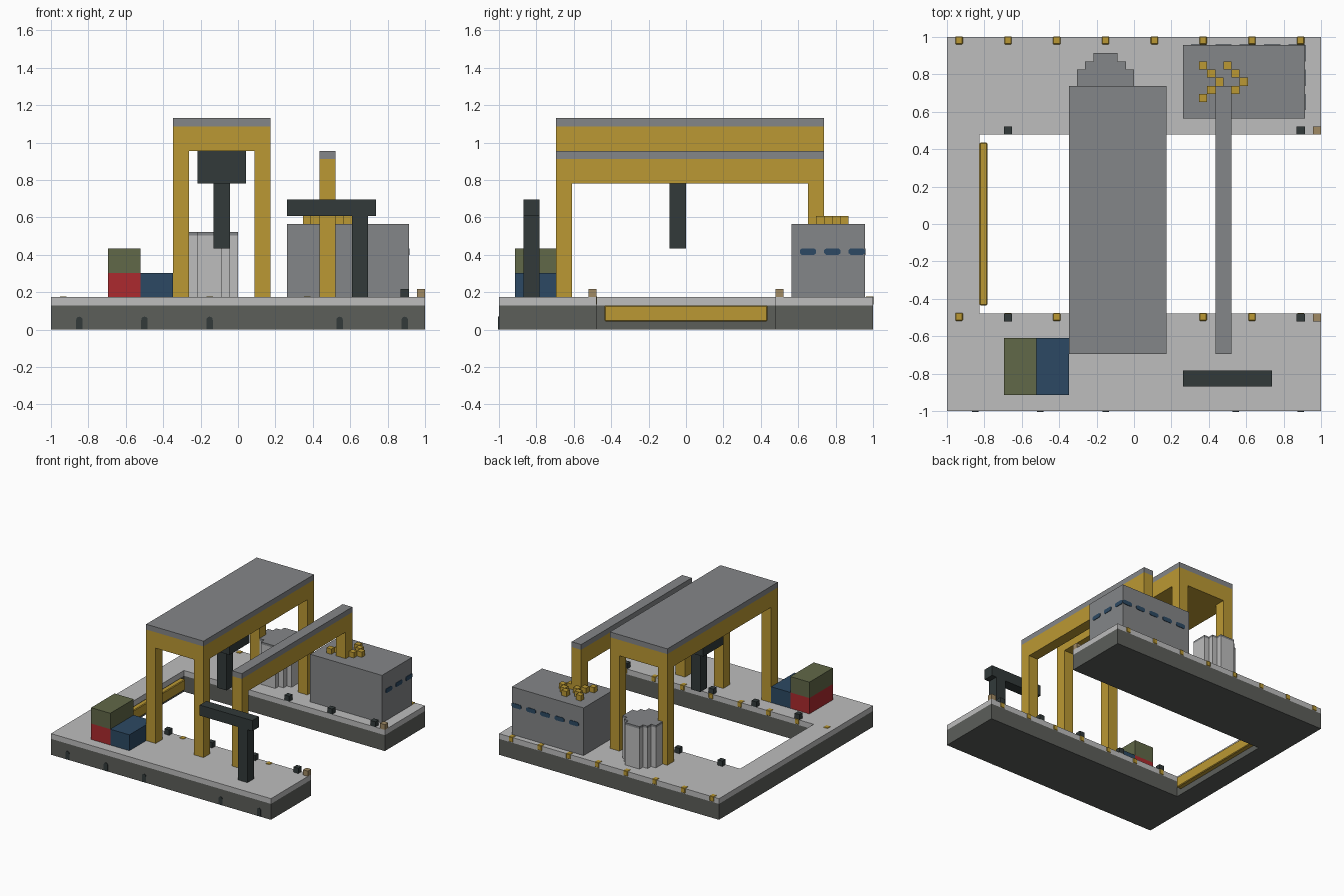
import bpy
import bmesh
import math
from mathutils import Matrix, Vector

if "Cube" in bpy.data.objects:
    bpy.data.objects.remove(bpy.data.objects["Cube"], do_unlink=True)

U = 2 / 46  # building module: the platform is 46 modules wide


def material(name, rgb):
    lin = [((c / 255 + 0.055) / 1.055) ** 2.4 for c in rgb] + [1]
    m = bpy.data.materials.new(name)
    m.use_nodes = True
    m.diffuse_color = lin
    m.node_tree.nodes["Principled BSDF"].inputs["Base Color"].default_value = lin
    return m


YELLOW = material("crane yellow", (187, 153, 51))
GREY = material("mid grey", (132, 134, 136))
LIGHT = material("light concrete", (189, 189, 189))
BASE = material("dark concrete", (92, 94, 90))
DARK = material("dark steel", (50, 58, 58))
RED = material("red", (172, 42, 46))
BLUE = material("navy blue", (44, 73, 99))
GREEN = material("olive green", (97, 104, 72))
TAN = material("tan", (160, 138, 100))


def finish(bm, name, mat):
    bmesh.ops.recalc_face_normals(bm, faces=bm.faces)
    mesh = bpy.data.meshes.new(name)
    bm.to_mesh(mesh)
    bm.free()
    mesh.materials.append(mat)
    ob = bpy.data.objects.new(name, mesh)
    bpy.context.collection.objects.link(ob)
    return ob


def box(name, mat, x, y, z, bevel=0):
    """Box from (min, max) ranges given in modules."""
    bm = bmesh.new()
    bmesh.ops.create_cube(bm, size=1)
    for v in bm.verts:
        v.co = Vector([U * (r[0] + (r[1] - r[0]) * (c + 0.5))
                       for r, c in zip((x, y, z), v.co)])
    if bevel:
        bmesh.ops.bevel(bm, geom=bm.edges[:], offset=bevel * U, segments=1, affect='EDGES')
    return finish(bm, name, mat)


def prism(name, mat, points, depth, matrix):
    """Outline in modules, extruded along local z, then placed by the matrix."""
    bm = bmesh.new()
    face = bm.faces.new([bm.verts.new((px * U, py * U, 0)) for px, py in points])
    ext = bmesh.ops.extrude_face_region(bm, geom=[face])
    verts = [g for g in ext["geom"] if isinstance(g, bmesh.types.BMVert)]
    bmesh.ops.translate(bm, verts=verts, vec=(0, 0, depth * U))
    bm.transform(matrix)
    return finish(bm, name, mat)


def place(x, y, z, rot=Matrix()):
    return Matrix.Translation((x * U, y * U, z * U)) @ rot


FRONT = Matrix.Rotation(math.pi / 2, 4, 'X')                       # outline faces -y
BACK = Matrix.Rotation(math.pi, 4, 'Z') @ FRONT                    # outline faces +y
SIDE = Matrix.Rotation(math.pi / 2, 4, 'Z') @ FRONT                # outline faces +x

# U-shaped quay around an open basin
quay = [(-23, -23), (23, -23), (23, -11), (-19, -11),
        (-19, 11), (23, 11), (23, 23), (-23, 23)]
prism("quay_base", BASE, quay, 3, place(0, 0, 0))
prism("quay_deck", LIGHT, quay, 1, place(0, 0, 3))
box("basin_fender", YELLOW, (-19, -18), (-10, 10), (1, 3), 0.12)

# Arched drains along the front wall
arch = [(-0.4, 0.05), (0.4, 0.05), (0.4, 1.2)]
arch += [(0.4 * math.cos(a), 1.2 + 0.4 * math.sin(a))
         for a in [math.pi * k / 6 for k in range(1, 6)]] + [(-0.4, 1.2)]
for i, x in enumerate((-19.5, -11.5, -3.5, 12.5, 20.5)):
    prism(f"drain_{i}", DARK, arch, 0.1, place(x, -23, 0, FRONT))

# Yellow edge markers wrapping the rear edge of both arms
for row, y in (("back", 22), ("front", -12)):
    for i in range(8):
        x = -22 + 6 * i
        box(f"edge_marker_{row}_{i}", YELLOW, (x + 0.05, x + 0.95),
            (y + 0.1, y + 1.08), (3.1, 4.08), 0.08)

# Bollards beside the basin, with tan end posts
for row, y in (("back", 11), ("front", -12)):
    for i in range(5):
        x = -16 + 9 * i
        box(f"bollard_{row}_{i}", DARK, (x, x + 1), (y, y + 1), (4, 5))
    box(f"end_post_{row}", TAN, (22, 23), (y, y + 1), (4, 5))

# Large gantry crane
for sx, x in (("right", -8), ("left", 2)):
    for sy, y in (("front", -16), ("back", 15)):
        box(f"gantry_leg_{sy}_{sx}", YELLOW, (x, x + 2), (y, y + 2), (4, 22))
box("gantry_bridge", YELLOW, (-8, 4), (-16, 17), (22, 25))
box("gantry_roof", GREY, (-8, 4), (-16, 17), (25, 26))
box("trolley", DARK, (-5, 1), (-4, 2), (18, 22))
box("hoist", DARK, (-3, -1), (-2, 0), (10, 18))

# Narrow gantry reaching the control building
box("narrow_gantry_front_leg", YELLOW, (10, 12), (-16, -14), (4, 18))
box("narrow_gantry_back_leg", YELLOW, (10, 12), (15, 17), (13, 18))
box("narrow_gantry_beam", YELLOW, (10, 12), (-16, 17), (18, 21))
box("narrow_gantry_cap", GREY, (10, 12), (-16, 17), (21, 22))

# Jib crane on the front arm
box("jib_post", DARK, (14, 16), (-20, -18), (4, 14))
box("jib_arm", DARK, (6, 17), (-20, -18), (14, 16))

# Stacked containers
box("container_red", RED, (-16, -12), (-21, -14), (4, 7))
box("container_green", GREEN, (-16, -12), (-21, -14), (7, 10))
box("container_blue", BLUE, (-12, -8), (-21, -14), (4, 7))

# Control building with rounded windows
box("control_building", GREY, (6, 21), (13, 22), (4, 13))
pane = [(-1, -0.2), (-0.75, -0.4), (0.75, -0.4), (1, -0.2),
        (1, 0.2), (0.75, 0.4), (-0.75, 0.4), (-1, 0.2)]
for i in range(5):
    prism(f"window_back_{i}", BLUE, pane, 0.1, place(8 + 3 * i, 22, 9.6, BACK))
for i in range(3):
    prism(f"window_side_{i}", BLUE, pane, 0.1, place(21, 15 + 3 * i, 9.6, SIDE))

# Roof blocks in two chevrons
for x0 in (8, 11):
    for i in range(5):
        x, y = x0 + 2 - abs(i - 2), 15 + i
        box(f"roof_block_{x0}_{i}", YELLOW, (x, x + 1), (y, y + 1), (13, 14))

# Stepped round silo: one quarter outline turned four times
quarter = [(3.5, -1.5), (3.5, 1.5), (2.5, 1.5), (2.5, 2.5), (1.5, 2.5)]
silo = []
for k in range(4):
    c, s = round(math.cos(k * math.pi / 2)), round(math.sin(k * math.pi / 2))
    silo += [(px * c - py * s, px * s + py * c) for px, py in quarter]
prism("silo_body", LIGHT, silo, 7.6, place(-3.5, 17.5, 4))
prism("silo_lid", GREY, silo, 0.4, place(-3.5, 17.5, 11.6))
